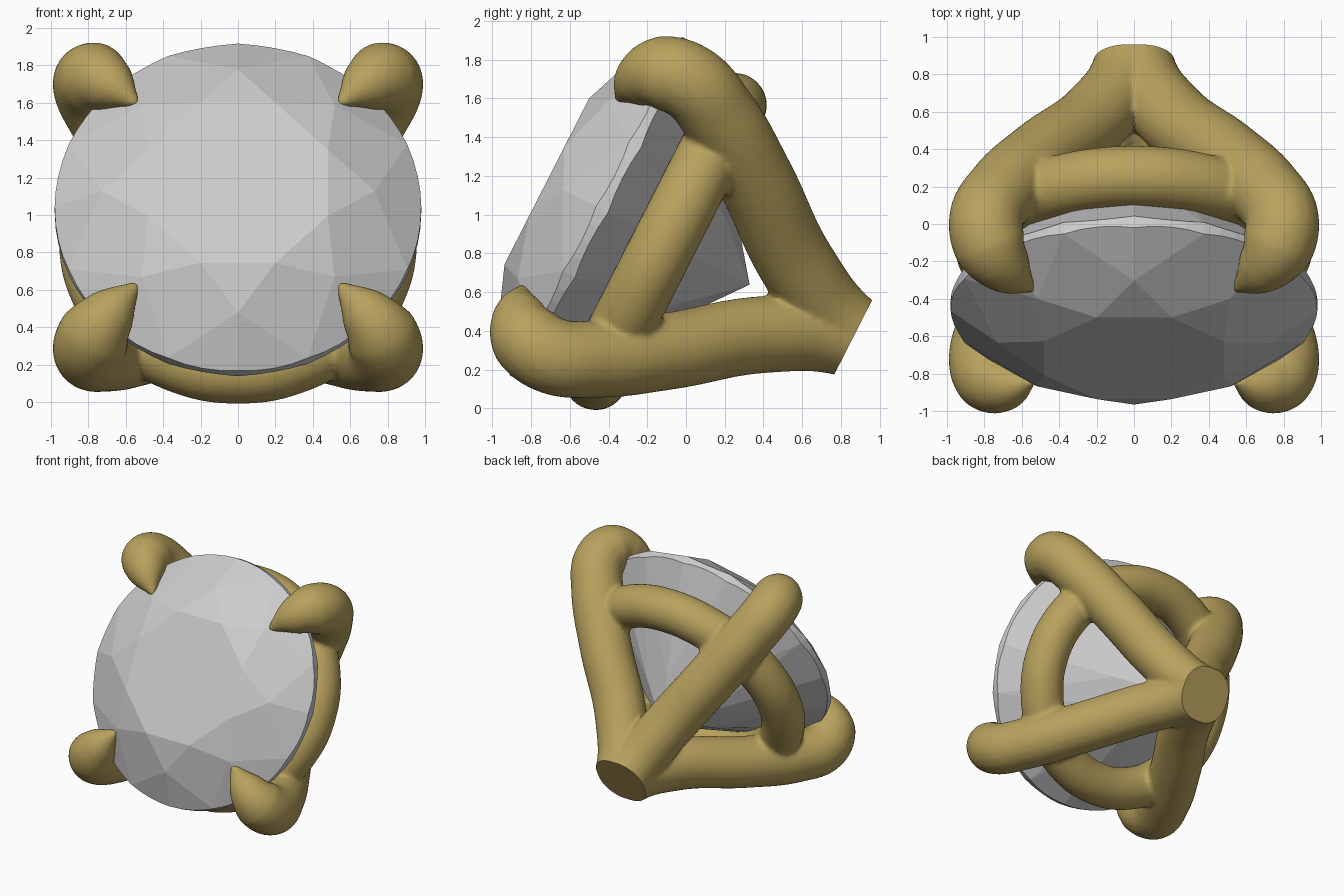
import bpy, bmesh
from math import sin, cos, pi, radians
from mathutils import Matrix

if "Cube" in bpy.data.objects:
    bpy.data.objects.remove(bpy.data.objects["Cube"])

# Tilted frame shared by the gem and its setting: local z is the gem axis
FRAME = Matrix.Translation((0, -0.42, 1.02)) @ Matrix.Rotation(radians(63), 4, 'X')


def polar(r, a, h):
    return (r * cos(a), r * sin(a), h)


# Brilliant-cut gem: facet corners wrapped in a convex hull
R = 0.98
pts = [(0, 0, -0.84)]
for k in range(8):
    a = k * pi / 4
    pts.append(polar(0.52, a + pi / 8, 0.335))    # table
    pts.append(polar(0.73, a, 0.24))              # star tips
    pts.append(polar(0.3, a, -0.608))             # lower facets
for k in range(64):                               # scalloped girdle
    d = ((k % 4) / 4 - 0.5) * pi / 8
    dip = 0.76 * R * (cos(d) - cos(pi / 16))
    pts.append(polar(R, k * pi / 32, 0.05 - dip))
    pts.append(polar(R, k * pi / 32, -0.02 + dip))
bm = bmesh.new()
for p in pts:
    bm.verts.new(p)
bmesh.ops.convex_hull(bm, input=bm.verts)
bmesh.ops.dissolve_limit(bm, angle_limit=radians(1.5), verts=bm.verts, edges=bm.edges)
bmesh.ops.recalc_face_normals(bm, faces=bm.faces)
me = bpy.data.meshes.new("gem")
bm.to_mesh(me)
bm.free()
gem = bpy.data.objects.new("gem", me)
bpy.context.collection.objects.link(gem)
gem.matrix_world = FRAME

# Setting: four claws and a support ring as bevelled curves
cu = bpy.data.curves.new("setting", 'CURVE')
cu.dimensions = '3D'
cu.bevel_depth = 0.2
cu.bevel_resolution = 8
cu.resolution_u = 10
cu.use_fill_caps = True


def spline(points, radii, cyclic=False):
    s = cu.splines.new('BEZIER')
    s.bezier_points.add(len(points) - 1)
    s.use_cyclic_u = cyclic
    for b, p, r in zip(s.bezier_points, points, radii):
        b.co, b.radius = p, r
        b.handle_left_type = b.handle_right_type = 'AUTO'


# claw profile: distance from axis, height, thickness factor
CLAW = [(0.01, -1.6, 1), (0.03, -1.4, 1), (0.28, -1.02, 1), (0.71, -0.615, 1),
        (1.0, -0.3, 1), (1.12, -0.08, 1), (1.08, 0.06, 0.98), (0.95, 0.15, 0.7), (0.76, 0.2, 0.1)]
for k in range(4):
    a = pi / 4 + k * pi / 2
    spline([polar(r, a, h) for r, h, t in CLAW], [t for r, h, t in CLAW])
spline([polar(0.79, k * pi / 8, -0.35) for k in range(16)], [0.84] * 16, True)

setting = bpy.data.objects.new("setting", cu)
bpy.context.collection.objects.link(setting)
bpy.context.view_layer.objects.active = setting
setting.select_set(True)
bpy.ops.object.convert(target='MESH')
setting = bpy.context.object

# Fuse the bars into one casting with soft joints
rm = setting.modifiers.new("fuse", 'REMESH')
rm.mode = 'VOXEL'
rm.voxel_size = 0.018
sm = setting.modifiers.new("soften", 'SMOOTH')
sm.factor = 0.5
sm.iterations = 8
bpy.ops.object.convert(target='MESH')

# Flat foot where the claws meet
bm = bmesh.new()
bm.from_mesh(setting.data)
res = bmesh.ops.bisect_plane(bm, geom=bm.verts[:] + bm.edges[:] + bm.faces[:],
                             plane_co=(0, 0, -1.44), plane_no=(0, 0, -1), clear_outer=True)
cut = [e for e in res['geom_cut'] if isinstance(e, bmesh.types.BMEdge)]
bmesh.ops.contextual_create(bm, geom=cut)
bmesh.ops.recalc_face_normals(bm, faces=bm.faces)
bm.to_mesh(setting.data)
bm.free()
setting.matrix_world = FRAME
bpy.ops.object.shade_smooth_by_angle(angle=radians(40))

gold = bpy.data.materials.new("gold")
gold.diffuse_color = (0.48, 0.36, 0.11, 1)
gold.use_nodes = True
gold.node_tree.nodes["Principled BSDF"].inputs["Base Color"].default_value = gold.diffuse_color
setting.data.materials.clear()
setting.data.materials.append(gold)
